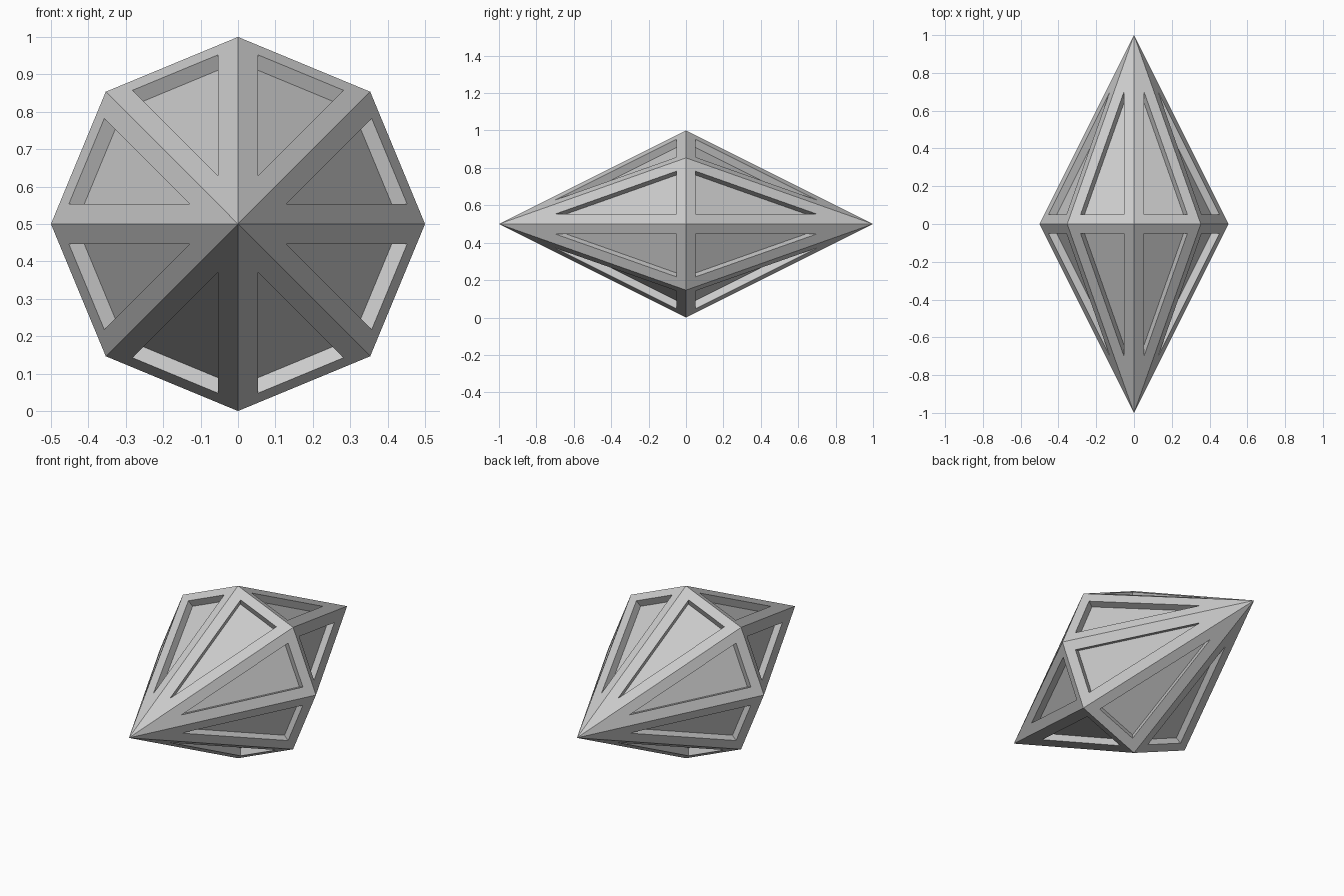
import bpy, bmesh
from math import sin, cos, pi

if "Cube" in bpy.data.objects:
    bpy.data.objects.remove(bpy.data.objects["Cube"])

SIDES, RADIUS, HALF_LENGTH, CENTRE_Z = 8, 0.5, 1.0, 0.5
FRAME_WIDTH, RECESS_DEPTH = 0.0565, 0.042

bm = bmesh.new()

# Octagonal bipyramid with its long axis along y
front = bm.verts.new((0, -HALF_LENGTH, CENTRE_Z))
back = bm.verts.new((0, HALF_LENGTH, CENTRE_Z))
ring = [bm.verts.new((RADIUS * cos(2 * pi * i / SIDES), 0,
                      CENTRE_Z + RADIUS * sin(2 * pi * i / SIDES)))
        for i in range(SIDES)]
for i in range(SIDES):
    a, b = ring[i], ring[(i + 1) % SIDES]
    bm.faces.new((front, a, b))
    bm.faces.new((back, b, a))
bmesh.ops.recalc_face_normals(bm, faces=bm.faces[:])
bm.normal_update()

# Even frame around every facet, then a straight-walled recess
panels = bm.faces[:]
bmesh.ops.inset_individual(bm, faces=panels, thickness=FRAME_WIDTH, use_even_offset=True)
bmesh.ops.inset_individual(bm, faces=panels, thickness=0.0)
bm.normal_update()
for panel in panels:
    offset = panel.normal * -RECESS_DEPTH
    for v in panel.verts:
        v.co += offset
bm.normal_update()

mesh = bpy.data.meshes.new("faceted_crystal")
bm.to_mesh(mesh)
bm.free()
crystal = bpy.data.objects.new("faceted_crystal", mesh)
bpy.context.collection.objects.link(crystal)
